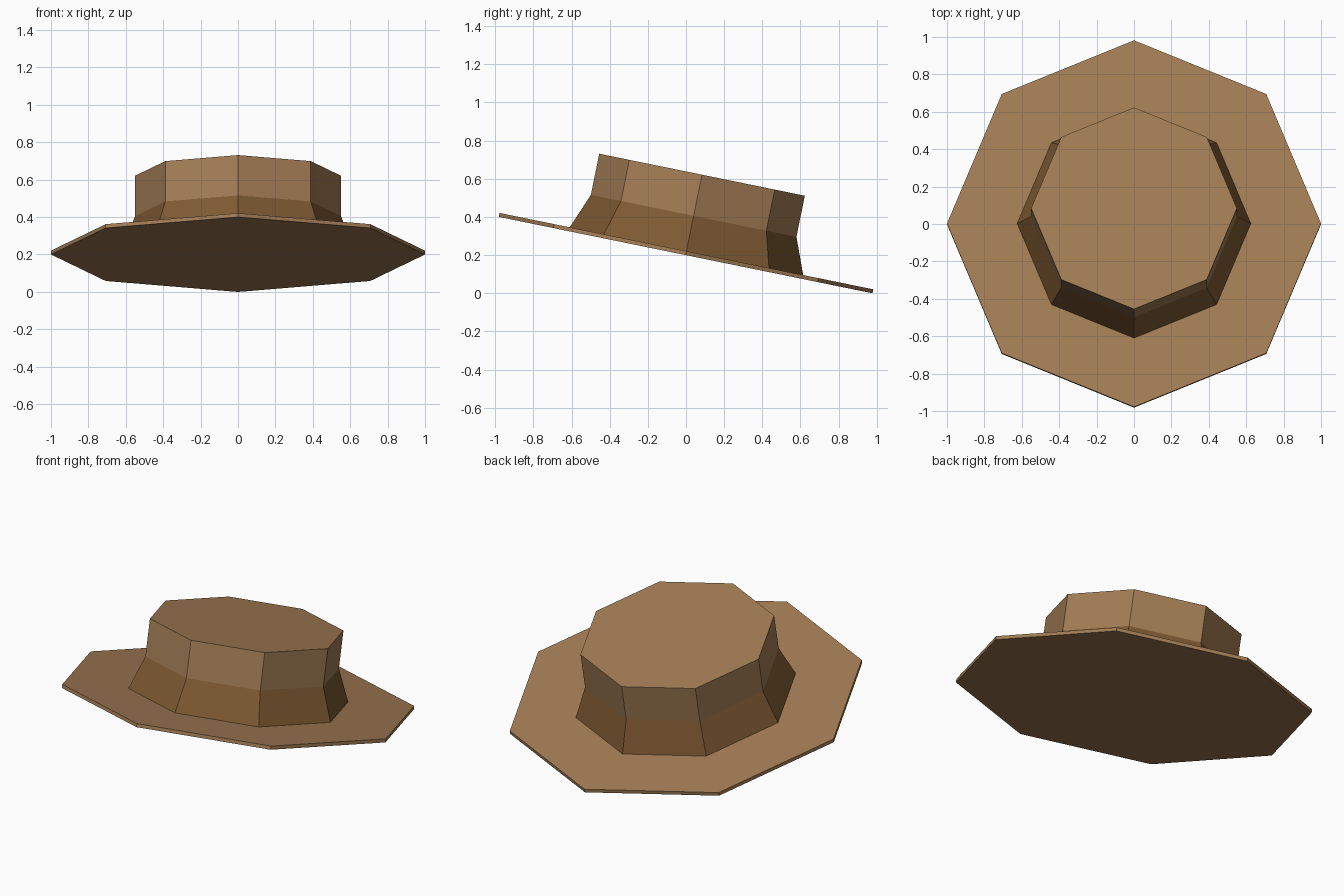
import bpy, bmesh, math
from mathutils import Matrix

if "Cube" in bpy.data.objects:
    bpy.data.objects.remove(bpy.data.objects["Cube"])

SIDES = 8
TILT = math.radians(-11.55)
# whole hat tips down towards the back
PLACE = Matrix.Translation((0, -0.002, 0.2)) @ Matrix.Rotation(TILT, 4, 'X')


def material(name, rgb):
    m = bpy.data.materials.new(name)
    m.diffuse_color = (*rgb, 1)
    m.use_nodes = True
    m.node_tree.nodes["Principled BSDF"].inputs["Base Color"].default_value = m.diffuse_color
    return m


tan = material("tan felt", (0.37, 0.208, 0.093))
brown = material("brown band", (0.21, 0.102, 0.032))


def lathe(name, profile, mat):
    """Closed octagonal solid from (radius, height) rings."""
    bm = bmesh.new()
    rings = []
    for r, h in profile:
        rings.append([bm.verts.new((r * math.cos(2 * math.pi * i / SIDES),
                                    r * math.sin(2 * math.pi * i / SIDES), h))
                      for i in range(SIDES)])
    for a, b in zip(rings, rings[1:]):
        for i in range(SIDES):
            j = (i + 1) % SIDES
            bm.faces.new((a[i], a[j], b[j], b[i]))
    bm.faces.new(rings[0][::-1])
    bm.faces.new(rings[-1])
    bm.transform(PLACE)
    bmesh.ops.recalc_face_normals(bm, faces=bm.faces)
    me = bpy.data.meshes.new(name)
    bm.to_mesh(me)
    bm.free()
    me.materials.append(mat)
    ob = bpy.data.objects.new(name, me)
    bpy.context.collection.objects.link(ob)
    return ob


# wide flat brim
lathe("brim", [(1.0, 0.0), (1.0, 0.021)], tan)
# flared hat band
lathe("hat_band", [(0.625, 0.02), (0.55, 0.21)], brown)
# straight flat-topped crown
lathe("crown", [(0.55, 0.21), (0.55, 0.43)], tan)
